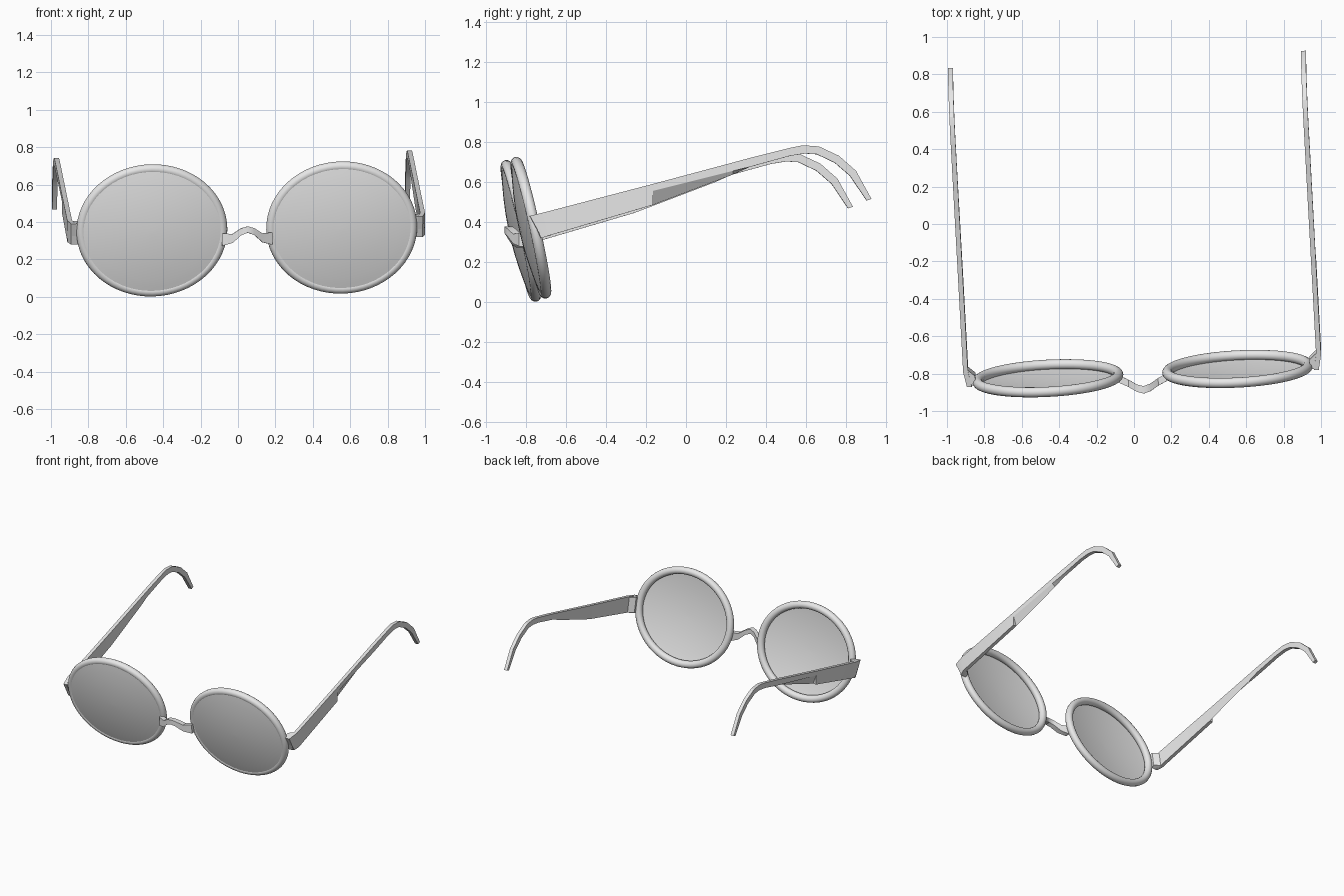
import bpy, bmesh
from math import sin, cos, pi, radians
from mathutils import Matrix, Vector

cube = bpy.data.objects.get("Cube")
if cube:
    bpy.data.objects.remove(cube, do_unlink=True)


def make_material(name, rgb):
    mat = bpy.data.materials.new(name)
    mat.use_nodes = True
    colour = (*rgb, 1)
    mat.diffuse_color = colour
    mat.node_tree.nodes["Principled BSDF"].inputs["Base Color"].default_value = colour
    return mat


GREY = make_material("light_grey", (0.8, 0.8, 0.8))

# The whole pair rests slightly turned and rolled about the bridge
PIVOT = Vector((0.047, -0.8, 0.365))
TURN = Matrix.Rotation(radians(2.8), 4, "Z") @ Matrix.Rotation(radians(-1.2), 4, "Y")
POSE = Matrix.Translation(PIVOT) @ TURN @ Matrix.Translation((0, 0.8, -0.365))
TILT = Matrix.Rotation(radians(12.5), 4, "X")


def loft(name, rings, matrix=POSE, closed=False, angle=35):
    """Skin a list of equal-length point rings, capped unless closed."""
    bm = bmesh.new()
    rows = [[bm.verts.new(p) for p in ring] for ring in rings]
    n = len(rows[0])
    pairs = list(zip(rows, rows[1:]))
    if closed:
        pairs.append((rows[-1], rows[0]))
    else:
        bm.faces.new(rows[0])
        bm.faces.new(rows[-1])
    for a, b in pairs:
        for i in range(n):
            j = (i + 1) % n
            bm.faces.new((a[i], a[j], b[j], b[i]))
    bmesh.ops.remove_doubles(bm, verts=bm.verts, dist=0.0001)
    bmesh.ops.transform(bm, matrix=matrix, verts=bm.verts)
    bmesh.ops.recalc_face_normals(bm, faces=bm.faces)
    mesh = bpy.data.meshes.new(name)
    bm.to_mesh(mesh)
    bm.free()
    mesh.materials.append(GREY)
    obj = bpy.data.objects.new(name, mesh)
    bpy.context.collection.objects.link(obj)
    bpy.ops.object.select_all(action="DESELECT")
    obj.select_set(True)
    bpy.context.view_layer.objects.active = obj
    bpy.ops.object.shade_smooth_by_angle(angle=radians(angle))
    return obj


HALF_W, HALF_H, TUBE = 0.377, 0.335, 0.027
STEPS = 64


def rim_rings():
    rings = []
    for i in range(STEPS):
        t = 2 * pi * i / STEPS
        ring = []
        for k in range(14):
            p = 2 * pi * k / 14
            out = TUBE * cos(p)
            ring.append(((HALF_W + out) * cos(t), TUBE * sin(p), (HALF_H + out) * sin(t)))
        rings.append(ring)
    return rings


def lens_rings():
    # Thin shallow dome seated on the front crest of the rim
    scales = [0.03, 0.2, 0.4, 0.6, 0.8, 0.9, 1]
    layers = [(s, 0) for s in scales] + [(s, 0.004) for s in reversed(scales)]
    rings = []
    for s, offset in layers:
        y = -0.023 - 0.034 * (1 - s * s) + offset
        rings.append([(HALF_W * s * cos(2 * pi * i / STEPS), y,
                       HALF_H * s * sin(2 * pi * i / STEPS)) for i in range(STEPS)])
    return rings


# Temple sections: top y, top z, bottom y, outer bottom z, inner bottom z, outer x
TEMPLE = [
    (-.826, .41, -.766, .30, .30, .942),
    (-.746, .43, -.726, .313, .313, .958),
    (-.21, .57, -.21, .465, .465, .958),
    (-.21, .57, -.21, .535, .465, .958),
    (.19, .677, .19, .635, .617, .958),
    (.275, .70, .275, .655, .655, .958),
    (.475, .75, .475, .71, .71, .958),
    (.54, .763, .55, .722, .722, .958),
    (.62, .757, .61, .718, .718, .958),
    (.72, .71, .70, .675, .675, .958),
    (.805, .635, .775, .61, .61, .958),
    (.882, .495, .858, .487, .487, .958),
]
THICK = 0.026


def temple_rings(side):
    return [[(side * x, yt, zt), (side * x, yb, zo),
             (side * (x - THICK), yb, zi), (side * (x - THICK), yt, zt)]
            for yt, zt, yb, zo, zi, x in TEMPLE]


def hinge_rings(side):
    # Block joining the rim to the temple, sheared to follow its slope
    return [[(side * x, -.82, .41), (side * x, -.77, .3),
             (side * x, y, .315), (side * x, y - .02, .425)]
            for x, y in ((.895, -.75), (.935, -.715))]


for side, label in ((1, "left"), (-1, "right")):
    place = POSE @ Matrix.Translation((side * 0.508, -0.8, 0.363 - side * 0.003)) @ TILT
    loft(label + "_rim", rim_rings(), place, closed=True, angle=60)
    loft(label + "_lens", lens_rings(), place)
    loft(label + "_temple", temple_rings(side), angle=20)
    loft(label + "_hinge", hinge_rings(side))

# Arched bridge: x, front y, bottom z, top z for one half
BRIDGE = [(0, -.907, .343, .377), (.035, -.896, .33, .367),
          (.08, -.868, .29, .338), (.135, -.84, .275, .342)]
half = [(-x, y, a, b) for x, y, a, b in BRIDGE[:0:-1]]
loft("bridge", [[(x, y, a), (x, y, b), (x, y + 0.04, b), (x, y + 0.04, a)]
                for x, y, a, b in half + BRIDGE])
